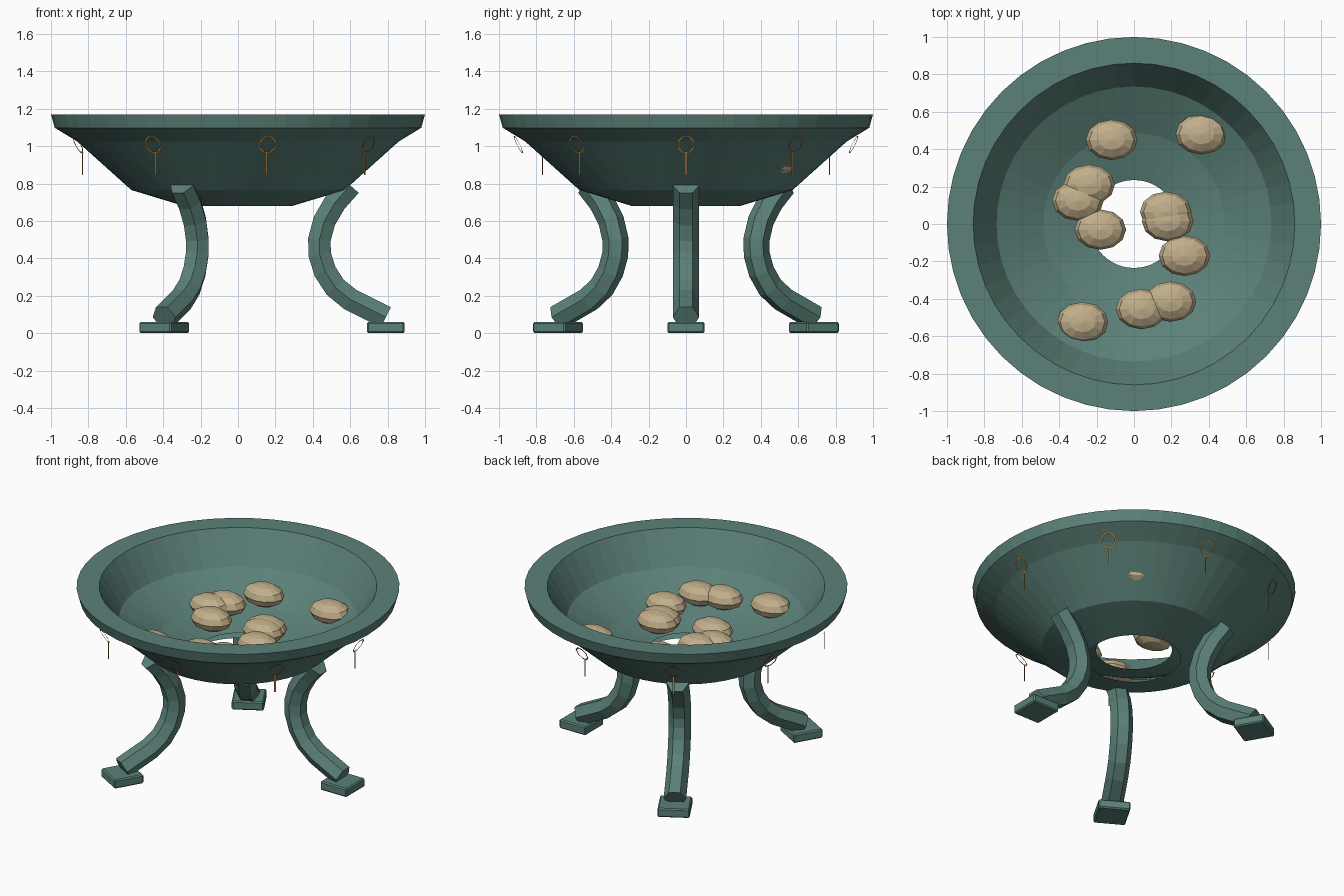
import bpy, bmesh, math
from mathutils import Matrix, Vector

if "Cube" in bpy.data.objects:
    bpy.data.objects.remove(bpy.data.objects["Cube"])

def material(name, rgb):
    m = bpy.data.materials.new(name)
    m.diffuse_color = (*rgb, 1)
    m.use_nodes = True
    m.node_tree.nodes["Principled BSDF"].inputs["Base Color"].default_value = m.diffuse_color
    return m

PATINA = material("green_patina", (0.105, 0.22, 0.19))
BRONZE = material("bronze", (0.58, 0.28, 0.06))
CREAM = material("cream", (0.54, 0.43, 0.26))

def finish(name, bm, mat, matrix=None, normals=True):
    if normals:
        bmesh.ops.recalc_face_normals(bm, faces=bm.faces)
    me = bpy.data.meshes.new(name)
    bm.to_mesh(me)
    bm.free()
    me.materials.append(mat)
    ob = bpy.data.objects.new(name, me)
    bpy.context.collection.objects.link(ob)
    if matrix:
        ob.matrix_world = matrix
    return ob

def bridge(bm, loops, closed=False):
    n = len(loops[0])
    pairs = list(zip(loops, loops[1:]))
    if closed:
        pairs.append((loops[-1], loops[0]))
    for a, b in pairs:
        for i in range(n):
            j = (i + 1) % n
            bm.faces.new((a[i], a[j], b[j], b[i]))

# Bowl: outer wall, flat lip and sloping inner floor, open in the middle
profile = [(0.29, 0.68), (0.57, 0.765), (0.86, 1.025), (0.98, 1.098), (1.0, 1.17),
           (0.86, 1.17), (0.735, 0.96), (0.485, 0.82), (0.235, 0.74)]
bm = bmesh.new()
SEG = 48
bridge(bm, [[bm.verts.new((r * math.cos(2 * math.pi * i / SEG),
                           r * math.sin(2 * math.pi * i / SEG), z))
             for i in range(SEG)] for r, z in profile])
finish("bowl", bm, PATINA, normals=False)

# Curved hexagonal legs and block feet
path = [Vector((x, 0, z)) for x, z in [
    (0.60, 0.79), (0.52, 0.70), (0.462, 0.60), (0.435, 0.50), (0.437, 0.42),
    (0.465, 0.33), (0.52, 0.245), (0.60, 0.18), (0.69, 0.135), (0.79, 0.085)]]

def leg(index, turn):
    bm = bmesh.new()
    loops = []
    for k, p in enumerate(path):
        t = (path[min(k + 1, len(path) - 1)] - path[max(k - 1, 0)]).normalized()
        side = Vector((0, 1, 0))
        across = t.cross(side)
        loops.append([bm.verts.new(p + 0.07 * (side * math.cos(a) + across * math.sin(a)))
                      for a in (i * math.pi / 3 for i in range(6))])
    bridge(bm, loops)
    bm.faces.new(loops[0])
    bm.faces.new(loops[-1])
    finish(f"leg_{index}", bm, PATINA, turn)

    bm = bmesh.new()
    bmesh.ops.create_cube(bm, size=1, matrix=Matrix.Translation((0.79, 0, 0.03))
                          @ Matrix.Diagonal((0.2, 0.2, 0.06, 1)))
    bmesh.ops.bevel(bm, geom=bm.edges[:], offset=0.008, segments=1, affect='EDGES')
    finish(f"foot_{index}", bm, PATINA, turn)

for k in range(3):
    leg(k + 1, Matrix.Rotation(math.radians(120 * k), 4, 'Z'))

# Hanging flat rings with thin drop pins
def hanging_ring(index, turn):
    bm = bmesh.new()
    loops = []
    for r in (0.04, 0.05):
        loop = []
        for i in range(8):
            a = math.pi / 8 + i * math.pi / 4
            z = r * math.sin(a)
            loop.append(bm.verts.new((0.91 + 0.5 * z, r * math.cos(a), 1.008 + z)))
        loops.append(loop)
    bridge(bm, loops[::-1])
    finish(f"ring_{index}", bm, BRONZE, turn, normals=False)

    bm = bmesh.new()
    bm.faces.new([bm.verts.new((0.885, y, z)) for y, z in
                  ((-0.005, 0.845), (0.005, 0.845), (0.005, 0.965), (-0.005, 0.965))])
    finish(f"ring_pin_{index}", bm, BRONZE, turn, normals=False)

for k in range(9):
    hanging_ring(k + 1, Matrix.Rotation(math.radians(40 * k), 4, 'Z'))

# Flattened pebbles scattered in the bowl
spots = [(-0.12, 0.45), (0.36, 0.48), (-0.24, 0.21), (-0.30, 0.125), (-0.18, -0.03),
         (0.17, 0.065), (0.18, 0.015), (0.27, -0.17), (-0.275, -0.525),
         (0.04, -0.455), (0.195, -0.415)]
for k, (x, y) in enumerate(spots):
    bm = bmesh.new()
    bmesh.ops.create_uvsphere(bm, u_segments=12, v_segments=6, radius=1)
    bmesh.ops.scale(bm, vec=(0.138, 0.108, 0.072), verts=bm.verts)
    finish(f"pebble_{k + 1}", bm, CREAM, Matrix.Translation((x, y, 0.91)))
